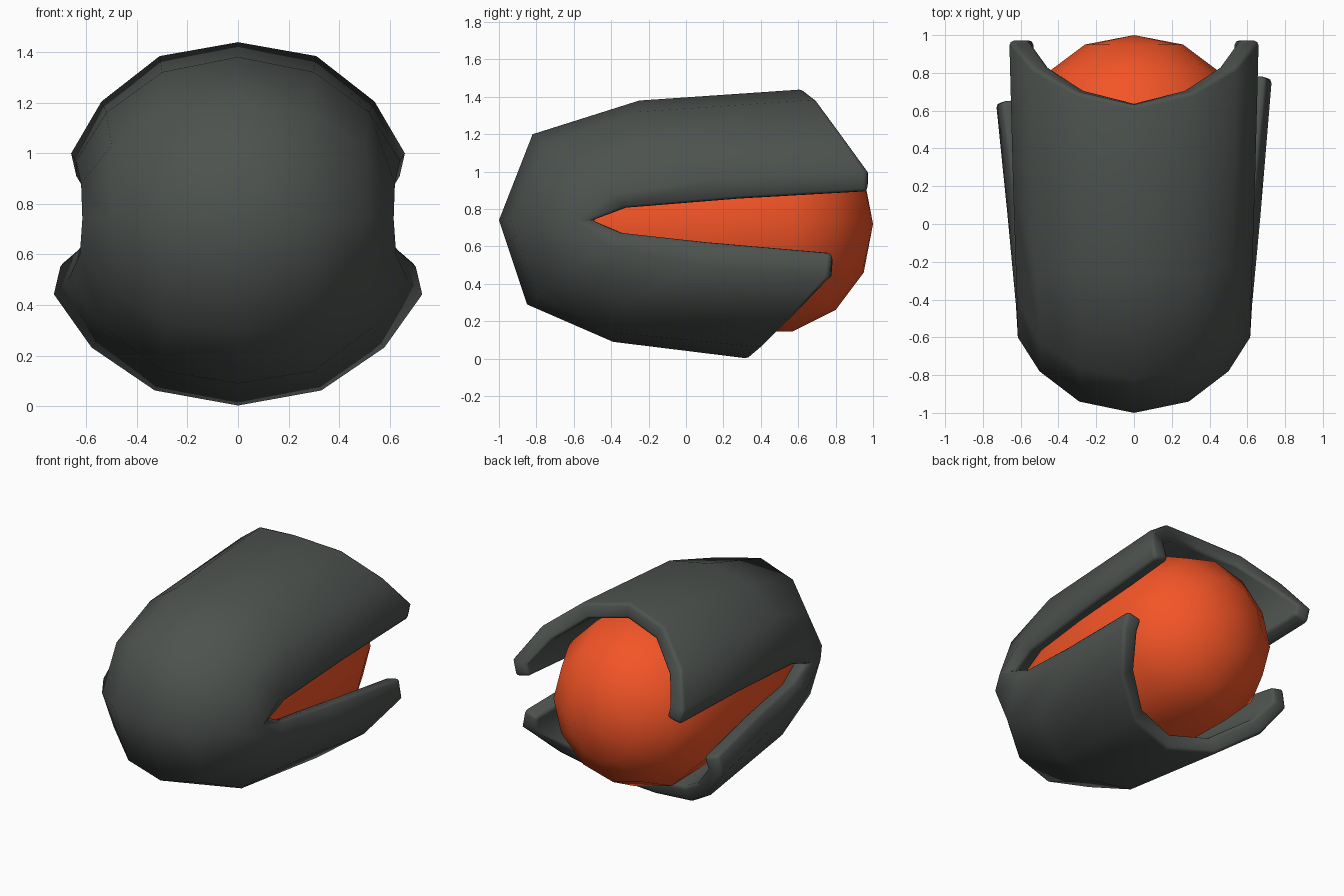
import bpy, bmesh, math
from mathutils import Vector

if "Cube" in bpy.data.objects:
    bpy.data.objects.remove(bpy.data.objects["Cube"])


def paint(ob, name, color):
    m = bpy.data.materials.new(name)
    m.diffuse_color = color
    m.use_nodes = True
    m.node_tree.nodes["Principled BSDF"].inputs["Base Color"].default_value = m.diffuse_color
    ob.data.materials.append(m)


def finish(bm, name):
    me = bpy.data.meshes.new(name)
    for f in bm.faces:
        f.smooth = True
    bm.to_mesh(me)
    bm.free()
    ob = bpy.data.objects.new(name, me)
    bpy.context.collection.objects.link(ob)
    return ob


# Folded shell: each column runs from the upper back edge, round the nose, to the lower back edge
columns = [
    [(0, .63, 1.44), (0, -.25, 1.38), (0, -.82, 1.2), (0, -1, .74),
     (0, -.85, .29), (0, -.39, .09), (0, .34, 0)],
    [(.31, .70, 1.385), (.3, -.25, 1.32), (.29, -.76, 1.15), (.29, -.94, .74),
     (.29, -.79, .33), (.3, -.39, .14), (.33, .41, .06)],
    [(.54, .83, 1.205), (.52, -.22, 1.16), (.5, -.62, 1.03), (.5, -.78, .74),
     (.5, -.65, .45), (.53, -.3, .31), (.58, .58, .23)],
    [(.66, .97, 1.0), (.64, .2, .97), (.62, -.4, .88), (.615, -.6, .74),
     (.625, -.43, .6), (.67, .05, .5), (.73, .77, .44)],
    [(.635, .97, .89), (.61, .28, .85), (.59, -.32, .8), (.58, -.5, .74),
     (.59, -.34, .68), (.63, .1, .63), (.70, .78, .57)],
]

bm = bmesh.new()
grid = []
for c in range(-4, 5):
    col = []
    for r, (x, y, z) in enumerate(columns[abs(c)]):
        if r == 6 and c <= -3:
            y -= .13        # lower left corner is shorter
        col.append(bm.verts.new((math.copysign(x, c) if c else 0, y, z)))
    grid.append(col)
for a, b in zip(grid, grid[1:]):
    for r in range(6):
        bm.faces.new((a[r], b[r], b[r + 1], a[r + 1]))
bm.normal_update()
bm.faces.ensure_lookup_table()
nose = min(bm.faces, key=lambda f: f.calc_center_median().y)
if nose.normal.y > 0:
    bmesh.ops.reverse_faces(bm, faces=bm.faces[:])
shell = finish(bm, "split_shell")
paint(shell, "dark_grey", (.075, .085, .078, 1))
sol = shell.modifiers.new("thickness", "SOLIDIFY")
sol.thickness = .11
sol.offset = -1
bev = shell.modifiers.new("rounded_rim", "BEVEL")
bev.width = .035
bev.segments = 2
bev.limit_method = 'ANGLE'
bev.angle_limit = math.radians(62)

# Orange core: lathed capsule along y
profile = [(.26, .95), (.46, .8), (.575, .57), (.57, .1), (.54, -.3), (.47, -.55), (.28, -.75)]
SEG = 12
bm = bmesh.new()
rings = [[bm.verts.new((r * math.sin(2 * math.pi * i / SEG), y,
                        .72 + r * math.cos(2 * math.pi * i / SEG))) for i in range(SEG)]
         for r, y in profile]
back = bm.verts.new((0, 1, .72))
front = bm.verts.new((0, -.82, .73))
for i in range(SEG):
    j = (i + 1) % SEG
    bm.faces.new((back, rings[0][i], rings[0][j]))
    bm.faces.new((front, rings[-1][j], rings[-1][i]))
    for a, b in zip(rings, rings[1:]):
        bm.faces.new((a[i], b[i], b[j], a[j]))
bmesh.ops.recalc_face_normals(bm, faces=bm.faces[:])
core = finish(bm, "inner_core")
paint(core, "orange", (.9, .09, .02, 1))
